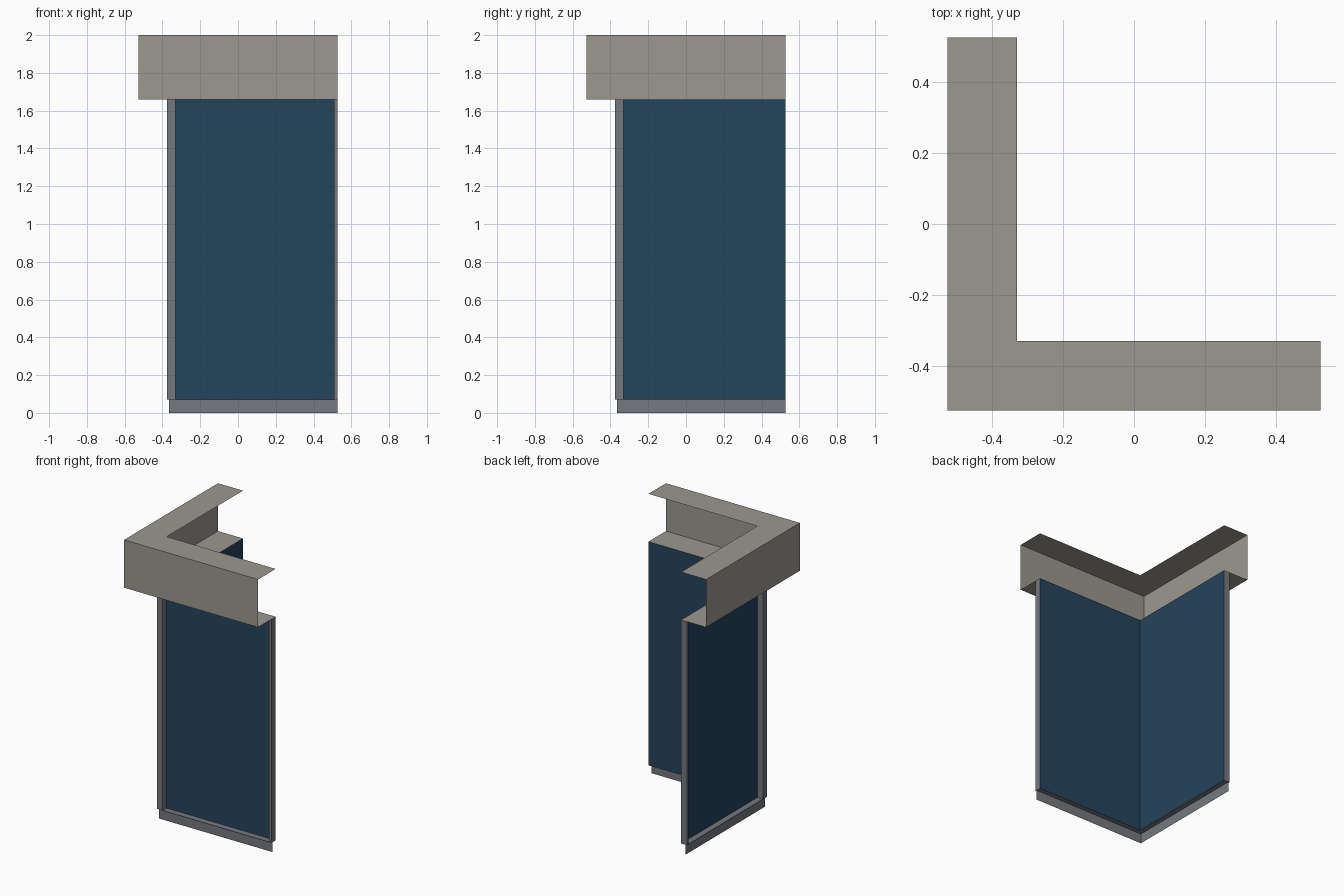
import bpy
import bmesh

cube = bpy.data.objects.get("Cube")
if cube:
    bpy.data.objects.remove(cube, do_unlink=True)

# Key dimensions
END = 0.527      # open ends of both wings, and outer reach of the fascia
GLASS = -0.33    # glass plane
FRAME = -0.375   # outer face of the frame
KICK = -0.365    # outer face of the kick plate
TOP, HEAD, SILL = 2.0, 1.66, 0.07


def material(name, rgb):
    """Flat material from 0-255 display colour, stored as linear values."""
    lin = [((c / 255 + 0.055) / 1.055) ** 2.4 for c in rgb]
    mat = bpy.data.materials.new(name)
    mat.use_nodes = True
    mat.diffuse_color = (*lin, 1)
    bsdf = mat.node_tree.nodes["Principled BSDF"]
    bsdf.inputs["Base Color"].default_value = (*lin, 1)
    bsdf.inputs["Roughness"].default_value = 0.8
    return mat


def strip_grid(name, rows, mat):
    """Join neighbouring rows of points with quads."""
    bm = bmesh.new()
    grid = [[bm.verts.new(p) for p in row] for row in rows]
    for r0, r1 in zip(grid, grid[1:]):
        for i in range(len(r0) - 1):
            bm.faces.new((r0[i], r0[i + 1], r1[i + 1], r1[i]))
    mesh = bpy.data.meshes.new(name)
    bm.to_mesh(mesh)
    bm.free()
    mesh.materials.append(mat)
    obj = bpy.data.objects.new(name, mesh)
    bpy.context.collection.objects.link(obj)
    return obj


def sweep_corner(name, profile, mat):
    """Sweep an (offset, height) profile along both wings with a mitred corner."""
    rows = [[(END, o, z), (o, o, z), (o, END, z)] for o, z in profile]
    return strip_grid(name, rows, mat)


def upright(name, footprint, mat):
    """Raise a counter-clockwise footprint from the sill to the head."""
    rows = [[(x, y, z) for x, y in footprint] for z in (SILL, HEAD)]
    return strip_grid(name, rows, mat)


stone = material("warm_grey", (156, 152, 144))
blue = material("dark_blue_glass", (36, 67, 92))
metal = material("frame_grey", (117, 120, 126))

# Fascia: channel open towards the inside
sweep_corner("fascia", [(GLASS, TOP), (-END, TOP), (-END, HEAD), (GLASS, HEAD)], stone)

# Glass, sill and kick plate
sweep_corner("glass", [(GLASS, HEAD), (GLASS, SILL)], blue)
sweep_corner("sill", [(GLASS, SILL), (FRAME, SILL)], metal)
sweep_corner("kick_plate", [(KICK, SILL), (KICK, 0)], metal)

# Corner post
upright("corner_post", [(GLASS, GLASS), (FRAME, GLASS), (FRAME, FRAME),
                        (FRAME + 0.045, FRAME), (GLASS, GLASS)], metal)

# End posts, one mirrored across the diagonal
post = [(END - 0.02, GLASS), (END - 0.02, FRAME), (END, FRAME), (END, GLASS)]
upright("front_end_post", post, metal)
upright("side_end_post", [(y, x) for x, y in reversed(post)], metal)
